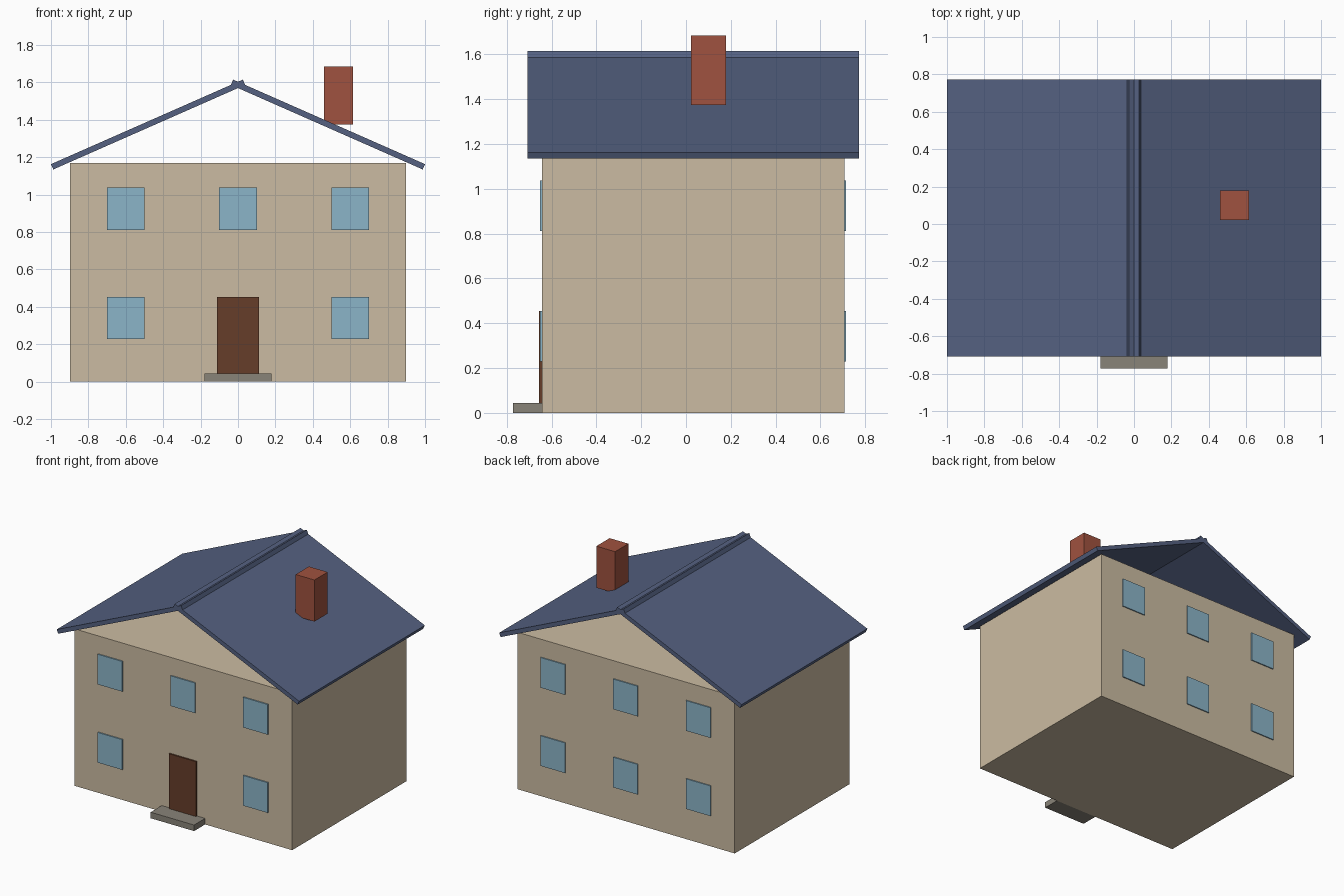
import bpy
import bmesh
from math import atan2, cos, sin, hypot
from mathutils import Matrix

cube = bpy.data.objects.get("Cube")
if cube:
    bpy.data.objects.remove(cube, do_unlink=True)


def material(name, rgb):
    mat = bpy.data.materials.new(name)
    mat.use_nodes = True
    mat.diffuse_color = (*rgb, 1)
    mat.node_tree.nodes["Principled BSDF"].inputs["Base Color"].default_value = (*rgb, 1)
    return mat


BEIGE = material("beige wall", (0.60, 0.50, 0.36))
SLATE = material("slate blue roof", (0.09, 0.12, 0.22))
BRICK = material("red brick", (0.35, 0.085, 0.05))
GLASS = material("pale blue glass", (0.26, 0.46, 0.58))
WOOD = material("dark brown wood", (0.133, 0.048, 0.023))
STONE = material("grey stone", (0.25, 0.23, 0.19))


def box(name, x, y, z, mat, tilt=0.0):
    """Box spanning the x, y and z ranges, tilted about its centre along y."""
    size = [b - a for a, b in (x, y, z)]
    mid = [(a + b) / 2 for a, b in (x, y, z)]
    bm = bmesh.new()
    bmesh.ops.create_cube(bm, size=1, matrix=Matrix.Diagonal((*size, 1)))
    bmesh.ops.rotate(bm, verts=bm.verts, matrix=Matrix.Rotation(tilt, 3, "Y"))
    mesh = bpy.data.meshes.new(name)
    bm.to_mesh(mesh)
    bm.free()
    mesh.materials.append(mat)
    obj = bpy.data.objects.new(name, mesh)
    obj.location = mid
    bpy.context.collection.objects.link(obj)
    return obj


FRONT, BACK = -0.643, 0.707

# Walls: a plain block, open gables above
box("walls", (-0.897, 0.897), (FRONT, BACK), (0, 1.17), BEIGE)

# Roof: two tilted slabs that cross at the ridge
THICK = 0.031
EAVE, RIDGE = (1.0, 1.163), (-0.026, 1.615)   # top edge of the left slab
run, rise = EAVE[0] - RIDGE[0], RIDGE[1] - EAVE[1]
pitch, length = atan2(rise, run), hypot(run, rise)
cx = (EAVE[0] + RIDGE[0]) / 2 - sin(pitch) * THICK / 2
cz = (EAVE[1] + RIDGE[1]) / 2 - cos(pitch) * THICK / 2
for side, label in ((1, "left"), (-1, "right")):
    box(label + "_roof_slab",
        (side * cx - length / 2, side * cx + length / 2),
        (-0.708, 0.773),
        (cz - THICK / 2, cz + THICK / 2), SLATE, side * pitch)

# Chimney
box("chimney", (0.46, 0.615), (0.022, 0.178), (1.375, 1.685), BRICK)

# Windows: two storeys on front and back, the door takes one place
for wall, out, label in ((FRONT, -0.009, "front"), (BACK, 0.008, "back")):
    y = sorted((wall, wall + out))
    for floor, z in (("lower", (0.229, 0.454)), ("upper", (0.812, 1.037))):
        for place, x in (("right", -0.6), ("middle", 0), ("left", 0.6)):
            if (label, floor, place) != ("front", "lower", "middle"):
                box(f"{label}_{floor}_{place}_window", (x - 0.101, x + 0.101), y, z, GLASS)

# Door and doorstep
box("door", (-0.112, 0.112), (FRONT - 0.012, FRONT), (0.004, 0.454), WOOD)
box("doorstep", (-0.179, 0.179), (-0.773, FRONT), (0, 0.045), STONE)
